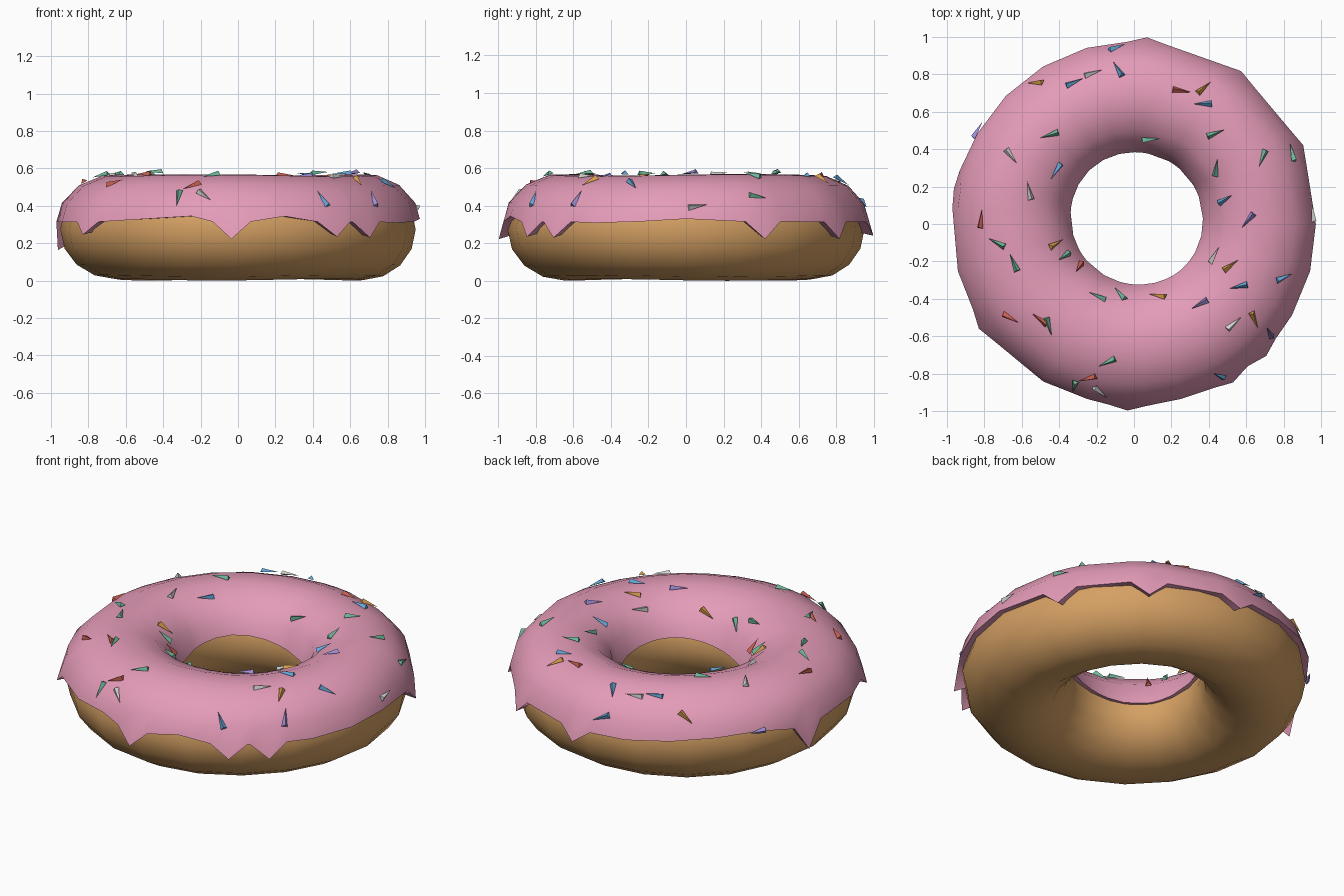
import bpy, math, random
from math import sin, cos, radians, hypot, atan2, acos
from mathutils import Vector

if "Cube" in bpy.data.objects:
    bpy.data.objects.remove(bpy.data.objects["Cube"])

RING, WIDE, TALL, MID = 0.66, 0.29, 0.268, 0.273


def material(name, rgb):
    m = bpy.data.materials.new(name)
    m.diffuse_color = (*rgb, 1)
    m.use_nodes = True
    m.node_tree.nodes["Principled BSDF"].inputs["Base Color"].default_value = m.diffuse_color
    return m


def make(name, verts, faces, mat, smooth=None):
    me = bpy.data.meshes.new(name)
    me.from_pydata(verts, [], faces)
    me.update()
    ob = bpy.data.objects.new(name, me)
    bpy.context.collection.objects.link(ob)
    me.materials.append(mat)
    if smooth:
        bpy.ops.object.select_all(action='DESELECT')
        ob.select_set(True)
        bpy.context.view_layer.objects.active = ob
        bpy.ops.object.shade_smooth_by_angle(angle=radians(smooth))
    return ob


def surf(t, p, off=0.0):
    """Point on the slightly uneven ring: t around the hole, p around the tube."""
    w = (1 - cos(p)) / 2
    wob = 1 + 0.018 * sin(3 * t + 0.6)
    r = RING + (WIDE + off) * cos(p)
    return Vector((r * cos(t) + 0.015 * w, r * sin(t) + 0.03 * w,
                   MID + (TALL * wob + off) * sin(p)))


# dough ring
N, M = 20, 16
verts = [surf(math.tau * i / N, math.tau * j / M) for i in range(N) for j in range(M)]
faces = [(i * M + j, (i + 1) % N * M + j, (i + 1) % N * M + (j + 1) % M, i * M + (j + 1) % M)
         for i in range(N) for j in range(M)]
make("dough", verts, faces, material("golden dough", (0.66, 0.35, 0.125)), 60)

# icing shell: drips are extra columns whose rim hangs lower
drips = {25: -9, 55: -9, 86: -6, 169: -20, 214: -5, 268: -9, 302: -7, 315: -8}
cols = {}
for d, low in drips.items():
    cols[d] = (low, 0.052)
    cols.setdefault(d - 6, (8, 0.028))
    cols.setdefault(d + 6, (8, 0.028))
for a in range(0, 360, 15):
    if all(abs(a - c) > 5 for c in cols):
        cols[a] = (11 + 4 * sin(radians(3 * a)), 0.028)
verts, faces = [], []
for a in sorted(cols):
    low, lip = cols[a]
    t = radians(a)
    inner = 171 + 7 * sin(2 * t)
    row = [(low + 2, -0.015), (low, lip)]
    row += [(p, 0.027 + 0.008 * max(0, cos(radians(p)))) for p in range(28, 150, 24)]
    row += [(inner, 0.02), (inner - 2, -0.015)]
    verts += [surf(t, radians(p), o) for p, o in row]
K, C = len(row), len(cols)
for i in range(C):
    n = (i + 1) % C
    faces += [(i * K + j, n * K + j, n * K + j + 1, i * K + j + 1) for j in range(K - 1)]
make("icing", verts, faces, material("pink icing", (0.78, 0.33, 0.48)), 45)

# sprinkles: plan positions per colour, headings random
sprinkles = {
    "blue": ((0.13, 0.38, 0.68), [
        (-.09, .82), (-.09, .94), (-.43, .26), (.48, .11), (.55, -.35), (.45, -.81),
        (-.32, .75), (.36, .63), (.8, -.29)]),
    "orange": ((0.68, 0.34, 0.07), [
        (-.53, .75), (-.43, -.13), (.51, -.24), (.11, -.41), (.64, -.52), (.37, .72)]),
    "red": ((0.58, 0.11, 0.08), [
        (-.82, .02), (-.31, -.26), (-.66, -.51), (-.25, -.83), (-.51, -.52), (.25, .7)]),
    "white": ((0.64, 0.66, 0.64), [
        (-.22, .8), (-.66, .35), (-.57, .16), (.42, -.19), (.53, -.54), (.95, .06), (-.18, -.9)]),
    "purple": ((0.34, 0.27, 0.66), [(-.83, .5), (.34, -.45), (.6, 0), (.72, -.58)]),
    "green": ((0.15, 0.46, 0.31), [
        (-.46, .46), (.08, .43), (.43, .47), (.43, .28), (.68, .34), (-.74, -.11), (-.65, -.22),
        (-.39, -.2), (-.21, -.41), (-.09, -.4), (-.46, -.56), (-.32, -.87), (.84, .38),
        (-.15, -.75)]),
}
rng = random.Random(7)
for name, (rgb, spots) in sprinkles.items():
    verts, faces = [], []
    for x, y in spots:
        ang = rng.uniform(0, math.tau)
        t = atan2(y, x)
        p = acos(max(-1, min(1, (hypot(x, y) - RING) / (WIDE + 0.03))))
        base = surf(t, p, 0.029)
        up = (surf(t, p, 0.1) - surf(t, p)).normalized()
        h = Vector((cos(ang), sin(ang), 0))
        h = (h - up * h.dot(up)).normalized()
        side = up.cross(h)
        k = len(verts)
        verts += [base + h * 0.05 + up * 0.008, base - h * 0.05 + side * 0.018,
                  base - h * 0.05 - side * 0.018, base - h * 0.045 + up * 0.022]
        faces += [(k, k + 3, k + 1), (k, k + 2, k + 3), (k, k + 1, k + 2), (k + 1, k + 3, k + 2)]
    make(name + "_sprinkles", verts, faces, material(name + " sprinkle", rgb))
